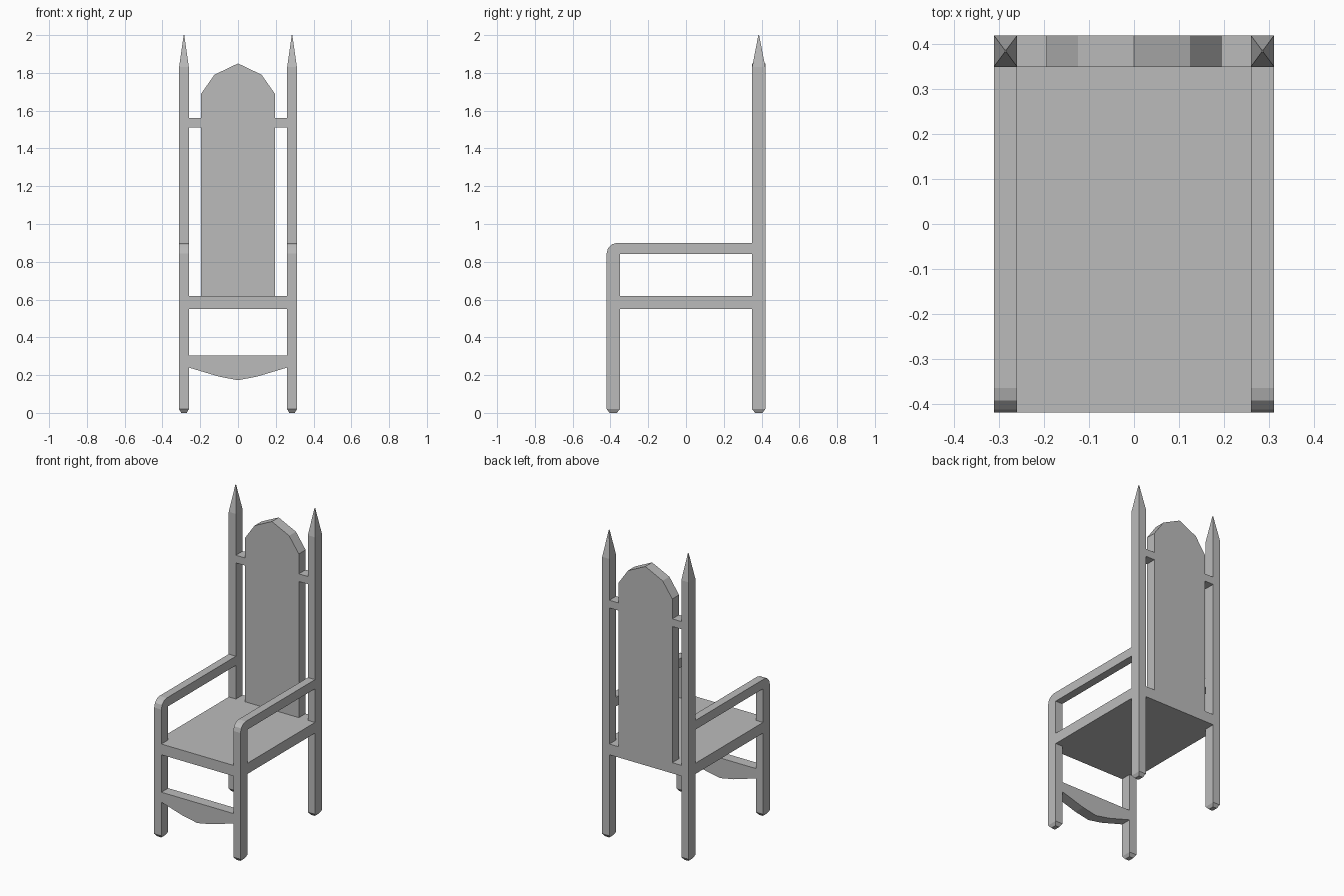
import bpy, bmesh
from math import sin, cos, pi
from mathutils import Vector

cube = bpy.data.objects.get("Cube")
if cube:
    bpy.data.objects.remove(cube, do_unlink=True)

grey = bpy.data.materials.new("grey")
grey.use_nodes = True
colour = (0.5, 0.5, 0.5, 1)
grey.diffuse_color = colour
grey.node_tree.nodes["Principled BSDF"].inputs["Base Color"].default_value = colour

# Overall half sizes and the inner faces of the posts
X, XI = 0.312, 0.26
Y, YI = 0.42, 0.35
FOOT = 0.02


def prism(name, profile, axis, low, high, tapers=()):
    """Extrude a 2D profile along an axis, then taper chosen end faces."""
    bm = bmesh.new()

    def place(p, depth):
        coords = list(p)
        coords.insert(axis, depth)
        return bm.verts.new(coords)

    base = bm.faces.new([place(p, low) for p in profile])
    result = bmesh.ops.extrude_face_region(bm, geom=[base], use_keep_orig=True)
    shift = Vector((0, 0, 0))
    shift[axis] = high - low
    moved = [g for g in result["geom"] if isinstance(g, bmesh.types.BMVert)]
    bmesh.ops.translate(bm, verts=moved, vec=shift)
    bmesh.ops.recalc_face_normals(bm, faces=bm.faces)
    for direction, length, scale in tapers:
        end = max(bm.faces, key=lambda f: direction * f.calc_center_median().z
                  + 10 * (direction * f.normal.z > 0.99))
        tip = bmesh.ops.extrude_discrete_faces(bm, faces=[end])["faces"][0]
        centre = tip.calc_center_median()
        for v in tip.verts:
            v.co = centre + (v.co - centre) * scale
            v.co.z += direction * length
    bmesh.ops.recalc_face_normals(bm, faces=bm.faces)
    mesh = bpy.data.meshes.new(name)
    bm.to_mesh(mesh)
    bm.free()
    mesh.materials.append(grey)
    obj = bpy.data.objects.new(name, mesh)
    bpy.context.collection.objects.link(obj)
    return obj


def rect(a0, a1, b0, b1):
    return [(a0, b0), (a1, b0), (a1, b1), (a0, b1)]


def mirrored(half):
    """Complete a symmetric outline from its right half, bottom to top."""
    return half + [(-x, z) for x, z in reversed(half) if x > 0]


# Seat, notched at the corners to fit between the posts
seat = [(XI, -Y), (XI, -YI), (X, -YI), (X, YI), (XI, YI), (XI, Y)]
prism("seat", seat + [(-x, -y) for x, y in seat], 2, 0.55, 0.62)

# Backrest panel with faceted arched top
prism("backrest", mirrored([(0.195, 0.62), (0.195, 1.69), (0.125, 1.79), (0, 1.85)]),
      1, YI, Y)

# Front apron with curved lower edge
prism("front_apron", mirrored([(0, 0.173), (0.1, 0.192), (XI, 0.24), (XI, 0.305)]),
      1, -Y, -YI)

# Outline of front leg and armrest with its rounded corner
R = 0.055
corner = [(-Y + R - R * cos(a), 0.90 - R + R * sin(a))
          for a in (i * pi / 6 for i in range(4))]
arm = [(-YI, FOOT), (-Y, FOOT)] + corner + [(YI, 0.90), (YI, 0.84), (-YI, 0.84)]

for side, s in (("left", 1), ("right", -1)):
    x0, x1 = sorted((s * XI, s * X))
    prism(side + "_front_leg_and_arm", arm, 0, x0, x1, [(-1, FOOT, 0.55)])
    prism(side + "_back_post", rect(x0, x1, YI, Y), 2, FOOT, 1.83,
          [(1, 0.17, 0.06), (-1, FOOT, 0.55)])
    b0, b1 = sorted((s * 0.195, s * XI))
    prism(side + "_back_brace", rect(b0, b1, 1.51, 1.56), 1, YI, Y)
